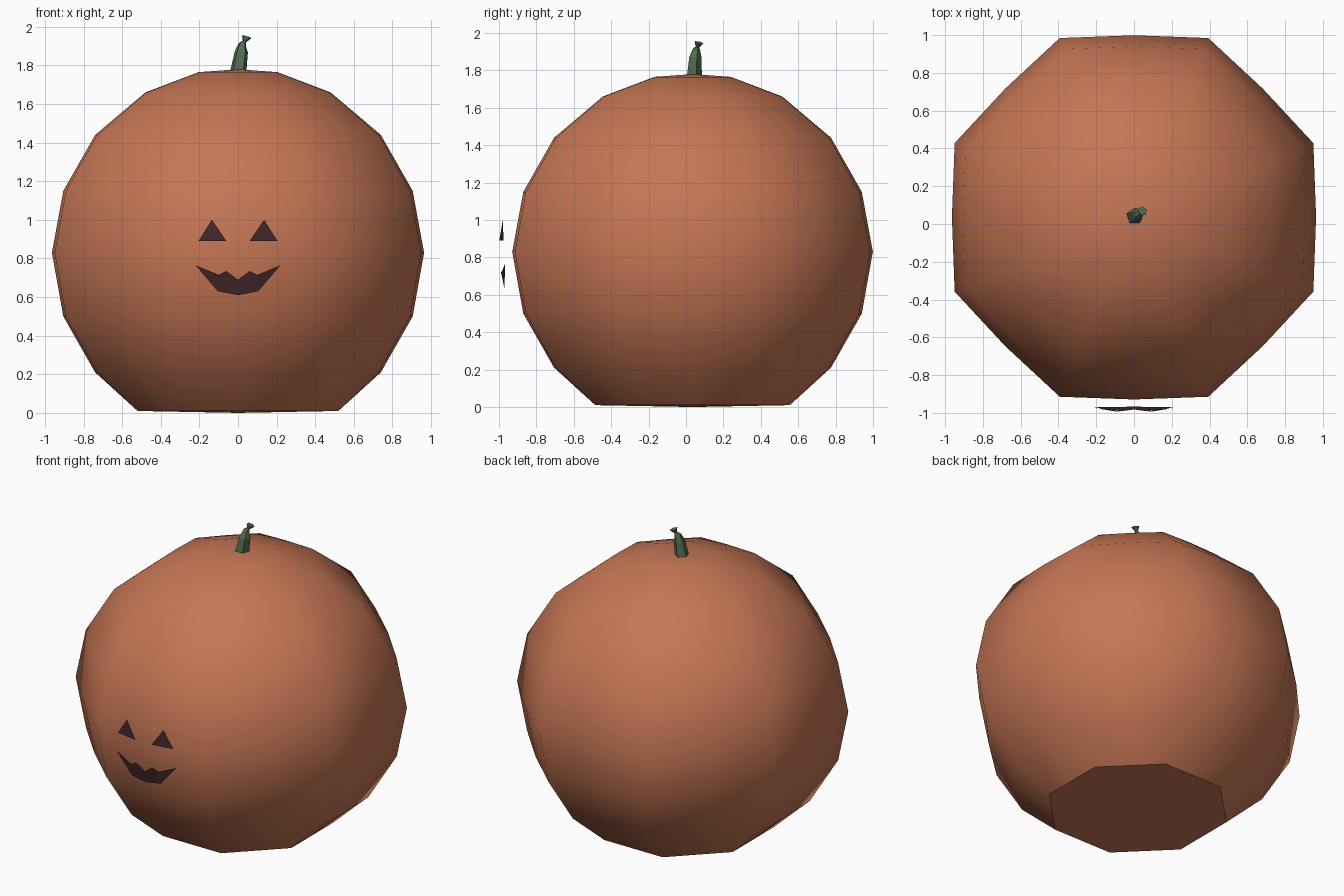
import bpy, bmesh, math
from mathutils import Vector, Matrix

if "Cube" in bpy.data.objects:
    bpy.data.objects.remove(bpy.data.objects["Cube"])


def material(name, rgb):
    m = bpy.data.materials.new(name)
    m.diffuse_color = (*rgb, 1)
    m.use_nodes = True
    m.node_tree.nodes["Principled BSDF"].inputs["Base Color"].default_value = m.diffuse_color
    return m


ORANGE = material("pumpkin orange", (0.56, 0.18, 0.09))
GREEN = material("stem green", (0.085, 0.16, 0.085))
DARK = material("carved dark", (0.055, 0.021, 0.024))


def finish(name, bm, mat, recalc=True):
    if recalc:
        bmesh.ops.recalc_face_normals(bm, faces=bm.faces)
    mesh = bpy.data.meshes.new(name)
    bm.to_mesh(mesh)
    bm.free()
    mesh.materials.append(mat)
    ob = bpy.data.objects.new(name, mesh)
    bpy.context.collection.objects.link(ob)
    return ob


def bridge(bm, a, b):
    n = len(a)
    return [bm.faces.new((a[i], a[(i + 1) % n], b[(i + 1) % n], b[i])) for i in range(n)]


def fan(bm, ring, tip):
    n = len(ring)
    return [bm.faces.new((ring[i], ring[(i + 1) % n], tip)) for i in range(n)]


# Pumpkin body: eight blunt ribs, (half width, height) profile
CY = 0.035
profile = [(0.52, 0.01), (0.74, 0.21), (0.905, 0.5), (0.964, 0.83),
           (0.905, 1.15), (0.74, 1.44), (0.48, 1.66), (0.205, 1.765)]
bm = bmesh.new()
rings = []
for level, (r, z) in enumerate(profile):
    corner = r / (0.924 if level == 0 else 0.938)
    ring = []
    for i in range(16):
        a = math.pi * i / 8
        rad = corner if i % 2 else r
        ring.append(bm.verts.new((rad * math.cos(a), CY + rad * math.sin(a), z)))
    rings.append(ring)
for lower, upper in zip(rings, rings[1:]):
    bridge(bm, lower, upper)
fan(bm, rings[-1], bm.verts.new((0, CY, 1.78)))
fan(bm, rings[0], bm.verts.new((0, CY, 0)))
for f in bm.faces:
    f.smooth = True
# crisp edge round the flat base
base = set(rings[0])
for e in bm.edges:
    if e.verts[0] in base and e.verts[1] in base:
        e.smooth = False
finish("pumpkin_body", bm, ORANGE)

# Stem: five-sided, tapering to a bent neck with a flared tip
bm = bmesh.new()
sections = [((0.0, 0.04, 1.76), 0.045, 0), ((0.017, 0.047, 1.87), 0.036, 5),
            ((0.022, 0.055, 1.908), 0.022, 25), ((0.033, 0.062, 1.925), 0.01, 35),
            ((0.045, 0.068, 1.948), 0.026, 20)]
stem = []
for centre, r, tilt in sections:
    rot = Matrix.Rotation(math.radians(tilt), 3, Vector((-0.5, 0.85, 0)))
    stem.append([bm.verts.new(Vector(centre) + rot @ Vector(
        (r * math.cos(a), r * math.sin(a), 0)))
        for a in [math.radians(90 + 72 * i) for i in range(5)]])
for lower, upper in zip(stem, stem[1:]):
    bridge(bm, lower, upper)
bm.faces.new(stem[0])
bm.faces.new(stem[-1])
finish("stem", bm, GREEN)


# Carved face: thin curved sheets floating just ahead of the body
def mirrored_sheet(name, points, faces):
    bm = bmesh.new()
    for side in (1, -1):
        vs = [bm.verts.new((side * x, y, z)) for x, y, z in points]
        for f in faces:
            loop = [vs[i] for i in f]
            bm.faces.new(loop if side == 1 else loop[::-1])
    bmesh.ops.remove_doubles(bm, verts=bm.verts, dist=0.0005)
    bmesh.ops.triangulate(bm, faces=bm.faces)
    for f in bm.faces:
        f.normal_update()
        if f.normal.y > 0:
            f.normal_flip()
    return finish(name, bm, DARK, recalc=False)


mirrored_sheet("eyes", [(0.06, -0.998, 0.89), (0.205, -0.975, 0.89), (0.135, -0.98, 1.0)],
               [(0, 1, 2)])
mirrored_sheet("mouth",
               [(0, -0.982, 0.69), (0.06, -0.99, 0.735), (0.1, -0.988, 0.715),
                (0.22, -0.968, 0.765), (0.105, -0.97, 0.63), (0, -0.966, 0.61)],
               [(0, 1, 4, 5), (1, 2, 4), (2, 3, 4)])
